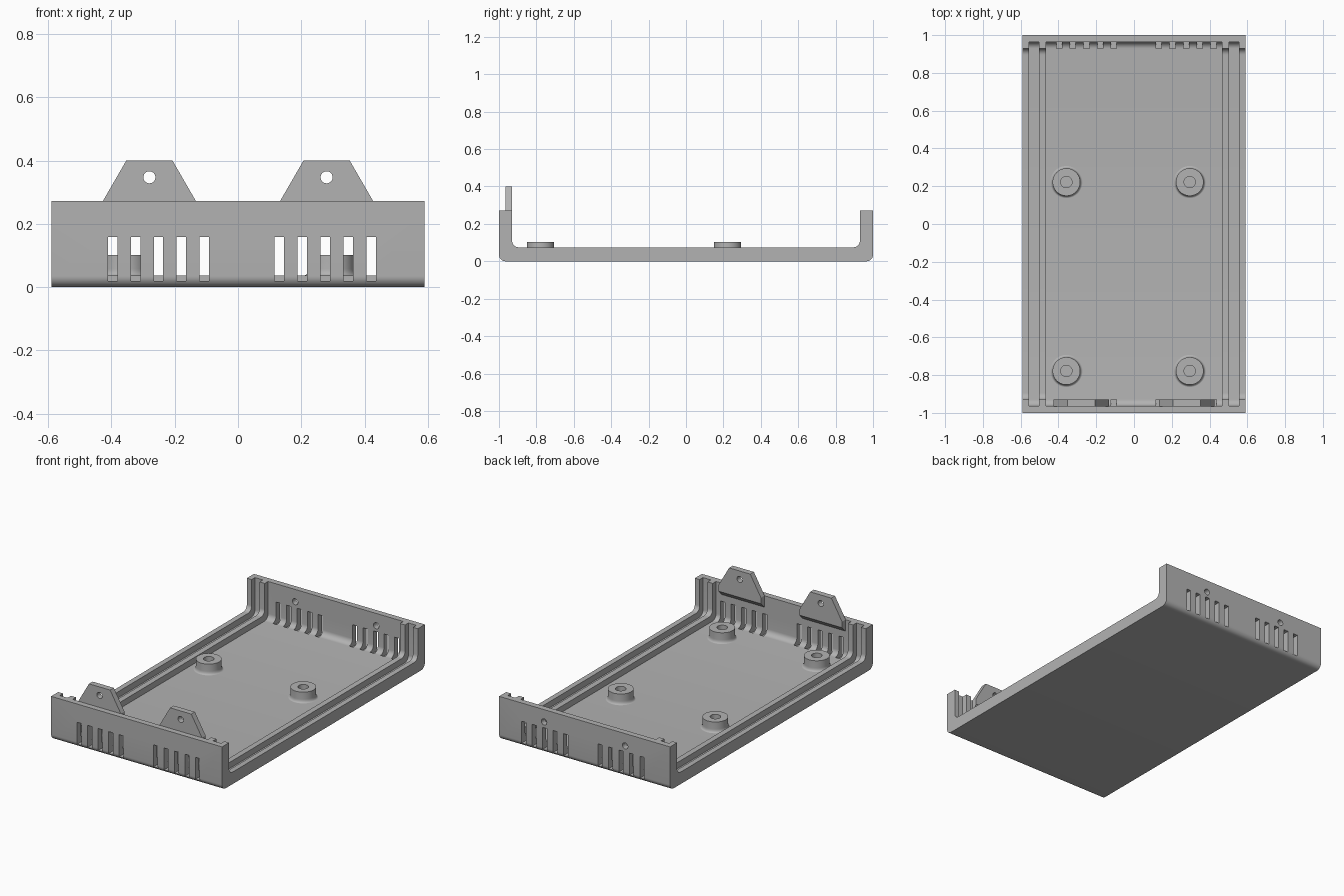
import bpy, bmesh, math
from mathutils import Matrix, Vector

default = bpy.data.objects.get("Cube")
if default:
    bpy.data.objects.remove(default, do_unlink=True)

grey = bpy.data.materials.new("plain grey plastic")
grey.use_nodes = True
grey.diffuse_color = (0.45, 0.45, 0.45, 1)
grey.node_tree.nodes["Principled BSDF"].inputs["Base Color"].default_value = (0.45, 0.45, 0.45, 1)

HALF_X = 0.59      # half width of the tray
SKIN = 0.037       # thickness of floor and end walls
RIM = 0.073        # thickness at the side ribs
WALL_Z = 0.272     # height of the end walls
FILLET = 0.035
TAB_X = 0.28


def make(name, bm):
    bmesh.ops.recalc_face_normals(bm, faces=bm.faces)
    mesh = bpy.data.meshes.new(name)
    bm.to_mesh(mesh)
    bm.free()
    mesh.materials.append(grey)
    obj = bpy.data.objects.new(name, mesh)
    bpy.context.collection.objects.link(obj)
    return obj


def prism_x(bm, outline, x0, x1):
    """Extrude a (y, z) outline along x."""
    face = bm.faces.new([bm.verts.new((x0, y, z)) for y, z in outline])
    ext = bmesh.ops.extrude_face_region(bm, geom=[face])
    verts = [v for v in ext["geom"] if isinstance(v, bmesh.types.BMVert)]
    bmesh.ops.translate(bm, verts=verts, vec=(x1 - x0, 0, 0))


def box(bm, lo, hi):
    lo, hi = Vector(lo), Vector(hi)
    size = Matrix.Diagonal((*(hi - lo), 1))
    bmesh.ops.create_cube(bm, size=1, matrix=Matrix.Translation((lo + hi) / 2) @ size)


def pin_y(bm, x, y, z, r, depth):
    bmesh.ops.create_cone(bm, cap_ends=True, segments=32, radius1=r, radius2=r, depth=depth,
                          matrix=Matrix.Translation((x, y, z)) @ Matrix.Rotation(math.pi / 2, 4, 'X'))


def cut(obj, bm):
    """Subtract the cutter mesh from the object and apply the result."""
    cutter = make("cutter", bm)
    cutter.hide_render = True
    mod = obj.modifiers.new("cut", 'BOOLEAN')
    mod.operation, mod.solver, mod.object = 'DIFFERENCE', 'EXACT', cutter
    bpy.context.view_layer.objects.active = obj
    bpy.ops.object.modifier_apply(modifier=mod.name)
    bpy.data.objects.remove(cutter, do_unlink=True)


def smooth(obj):
    bpy.ops.object.select_all(action='DESELECT')
    obj.select_set(True)
    bpy.context.view_layer.objects.active = obj
    bpy.ops.object.shade_smooth_by_angle(angle=math.radians(30))


def trough(half_y, floor, top):
    """Rectangle in (y, z) with both lower corners rounded."""
    pts = [(half_y, top), (-half_y, top)]
    for side, start in ((-1, math.pi), (1, 1.5 * math.pi)):
        for i in range(9):
            a = start + i * math.pi / 16
            pts.append((side * (half_y - FILLET) + FILLET * math.cos(a),
                        floor + FILLET + FILLET * math.sin(a)))
    return pts


# Tray: outer block hollowed to the rib thickness
bm = bmesh.new()
prism_x(bm, trough(1, 0, WALL_Z), -HALF_X, HALF_X)
tray = make("tray", bm)
bm = bmesh.new()
prism_x(bm, trough(1 - RIM + 0.003, RIM + 0.002, 0.5), -0.7, 0.7)
cut(tray, bm)

# Central bay and the two grooves beside the ribs go down to the thin skin
bm = bmesh.new()
for x0, x1 in ((-0.467, 0.467), (-0.557, -0.502), (0.502, 0.557)):
    prism_x(bm, trough(1 - SKIN, SKIN, 0.6), x0, x1)
cut(tray, bm)

# Vent slots in both ends, screw holes in the back wall
bm = bmesh.new()
for side in (-1, 1):
    for start in (-0.396, 0.131):
        for i in range(5):
            x = start + i * 0.0724
            y0, y1 = sorted((side * 0.93, side * 1.05))
            box(bm, (x - 0.015, y0, 0.02), (x + 0.015, y1, 0.158))
    pin_y(bm, side * TAB_X, 1, 0.195, 0.019, 0.12)
cut(tray, bm)
smooth(tray)

# Fixing tabs behind the front wall, chamfered underneath
TAB_BACK, TAB_FRONT = -0.929, -0.965
outline = ((-0.073, 0.4), (0.073, 0.4), (0.147, WALL_Z), (0.147, 0.235),
           (-0.147, 0.235), (-0.147, WALL_Z))
for side, label in ((1, "left"), (-1, "right")):
    bm = bmesh.new()
    face = bm.faces.new([bm.verts.new((side * TAB_X + x, TAB_BACK, z)) for x, z in outline])
    ext = bmesh.ops.extrude_face_region(bm, geom=[face])
    for v in ext["geom"]:
        if isinstance(v, bmesh.types.BMVert):
            v.co.y = TAB_FRONT
            if v.co.z < 0.25:
                v.co.z -= 0.036
    tab = make(label + "_fixing_tab", bm)
    bm = bmesh.new()
    pin_y(bm, side * TAB_X, TAB_BACK, 0.347, 0.019, 0.2)
    cut(tab, bm)
    smooth(tab)

# Standoffs with a flared foot and a blind screw hole
profile = [(0, 0.05), (0.03, 0.05), (0.03, 0.102), (0.073, 0.102)]
for i in range(7):
    a = i * math.pi / 12
    profile.append((0.085 - 0.012 * math.cos(a), 0.058 - 0.021 * math.sin(a)))
profile += [(0.085, 0.03), (0, 0.03)]
for y, row in ((-0.778, "front"), (0.222, "back")):
    for x, label in ((0.295, "left"), (-0.358, "right")):
        bm = bmesh.new()
        verts = [bm.verts.new((r, 0, z)) for r, z in profile]
        edges = [bm.edges.new(pair) for pair in zip(verts, verts[1:])]
        bmesh.ops.spin(bm, geom=verts + edges, cent=(0, 0, 0), axis=(0, 0, 1),
                       angle=2 * math.pi, steps=48, use_merge=True)
        bmesh.ops.remove_doubles(bm, verts=bm.verts, dist=0.0001)
        bmesh.ops.translate(bm, verts=bm.verts, vec=(x, y, 0))
        smooth(make(row + "_" + label + "_standoff", bm))
